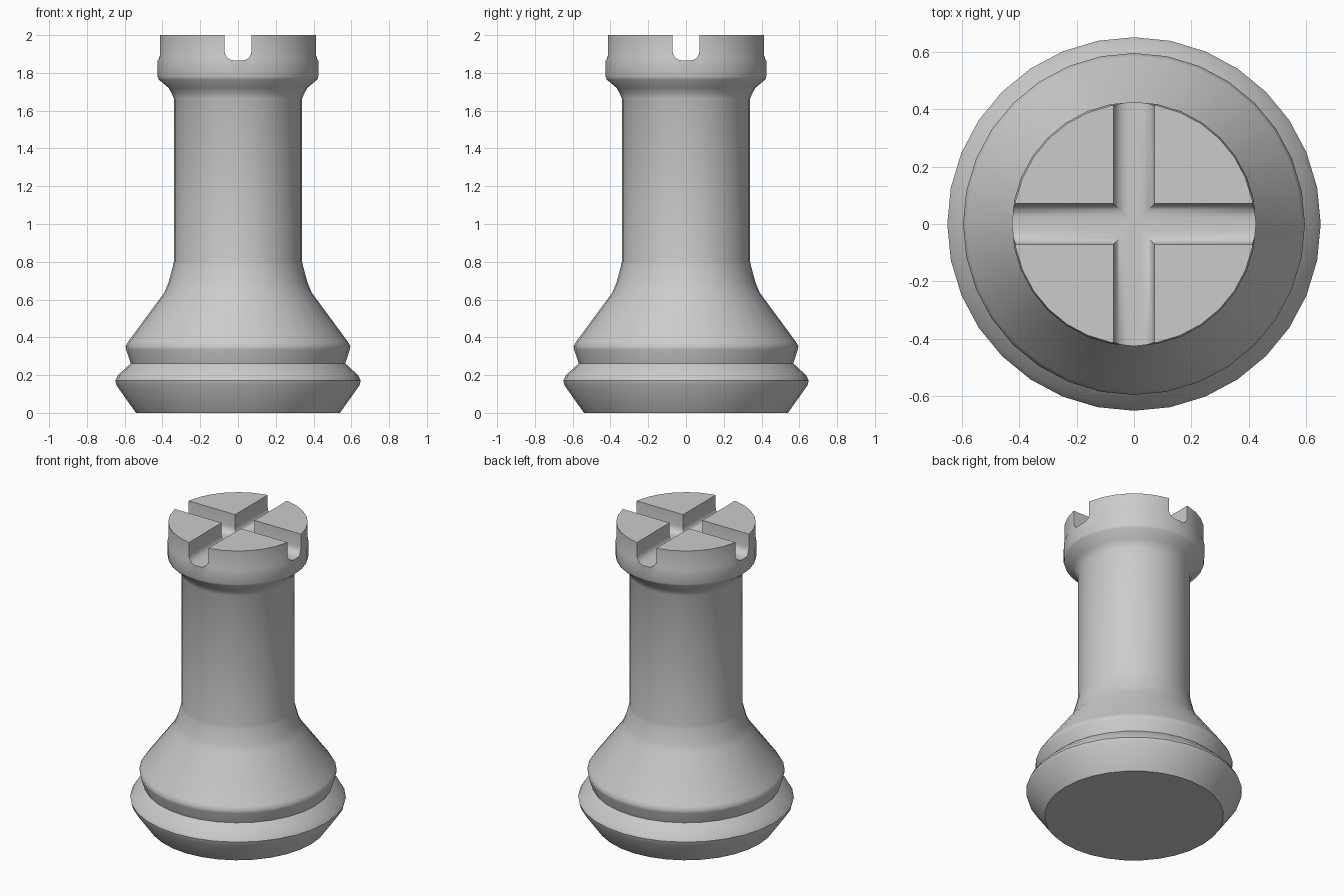
import bpy, bmesh, math

if "Cube" in bpy.data.objects:
    bpy.data.objects.remove(bpy.data.objects["Cube"])

SIDES = 32
# Turned outline as (radius, height), bottom to top
PROFILE = [(0.54, 0), (0.643, 0.145), (0.65, 0.172), (0.635, 0.2), (0.568, 0.262),
           (0.592, 0.335), (0.595, 0.353), (0.583, 0.375), (0.39, 0.637), (0.368, 0.69),
           (0.345, 0.775), (0.34, 0.8), (0.34, 1.665), (0.35, 1.69), (0.367, 1.72),
           (0.42, 1.765), (0.425, 1.78), (0.425, 1.87), (0.42, 1.89), (0.42, 2.0)]


def make_object(name, bm):
    bmesh.ops.recalc_face_normals(bm, faces=bm.faces)
    mesh = bpy.data.meshes.new(name)
    bm.to_mesh(mesh)
    bm.free()
    obj = bpy.data.objects.new(name, mesh)
    bpy.context.collection.objects.link(obj)
    return obj


def lathe(name, profile):
    bm = bmesh.new()
    rings = []
    for r, z in profile:
        angles = [2 * math.pi * i / SIDES for i in range(SIDES)]
        rings.append([bm.verts.new((r * math.cos(a), r * math.sin(a), z)) for a in angles])
    for low, high in zip(rings, rings[1:]):
        for i in range(SIDES):
            j = (i + 1) % SIDES
            bm.faces.new((low[i], low[j], high[j], high[i]))
    bm.faces.new(rings[0][::-1])
    bm.faces.new(rings[-1])
    return make_object(name, bm)


def slot_cutter(name, angle, half=0.071, floor=1.866, radius=0.05):
    # Slot section with rounded lower corners, run right through the crown
    section = [(half, 2.2)]
    for k in range(6):
        a = math.radians(-18 * k)
        section.append((half - radius + radius * math.cos(a), floor + radius + radius * math.sin(a)))
    section += [(-x, z) for x, z in reversed(section)]
    bm = bmesh.new()
    face = bm.faces.new([bm.verts.new((x, -0.7, z)) for x, z in section])
    new = bmesh.ops.extrude_face_region(bm, geom=[face])["geom"]
    bmesh.ops.translate(bm, vec=(0, 1.4, 0), verts=[v for v in new if isinstance(v, bmesh.types.BMVert)])
    obj = make_object(name, bm)
    obj.rotation_euler.z = angle
    obj.hide_render = True
    return obj


# Turned body
rook = lathe("rook_body", PROFILE)
bpy.context.view_layer.objects.active = rook
rook.select_set(True)

# Two crossing slots in the crown
for n, angle in enumerate((0, math.pi / 2)):
    cutter = slot_cutter(f"slot_cutter_{n}", angle)
    bpy.context.view_layer.update()
    mod = rook.modifiers.new("slot", "BOOLEAN")
    mod.operation = "DIFFERENCE"
    mod.solver = "EXACT"
    mod.object = cutter
    bpy.ops.object.modifier_apply(modifier=mod.name)
    bpy.data.objects.remove(cutter)

bpy.ops.object.shade_smooth_by_angle(angle=math.radians(40))
